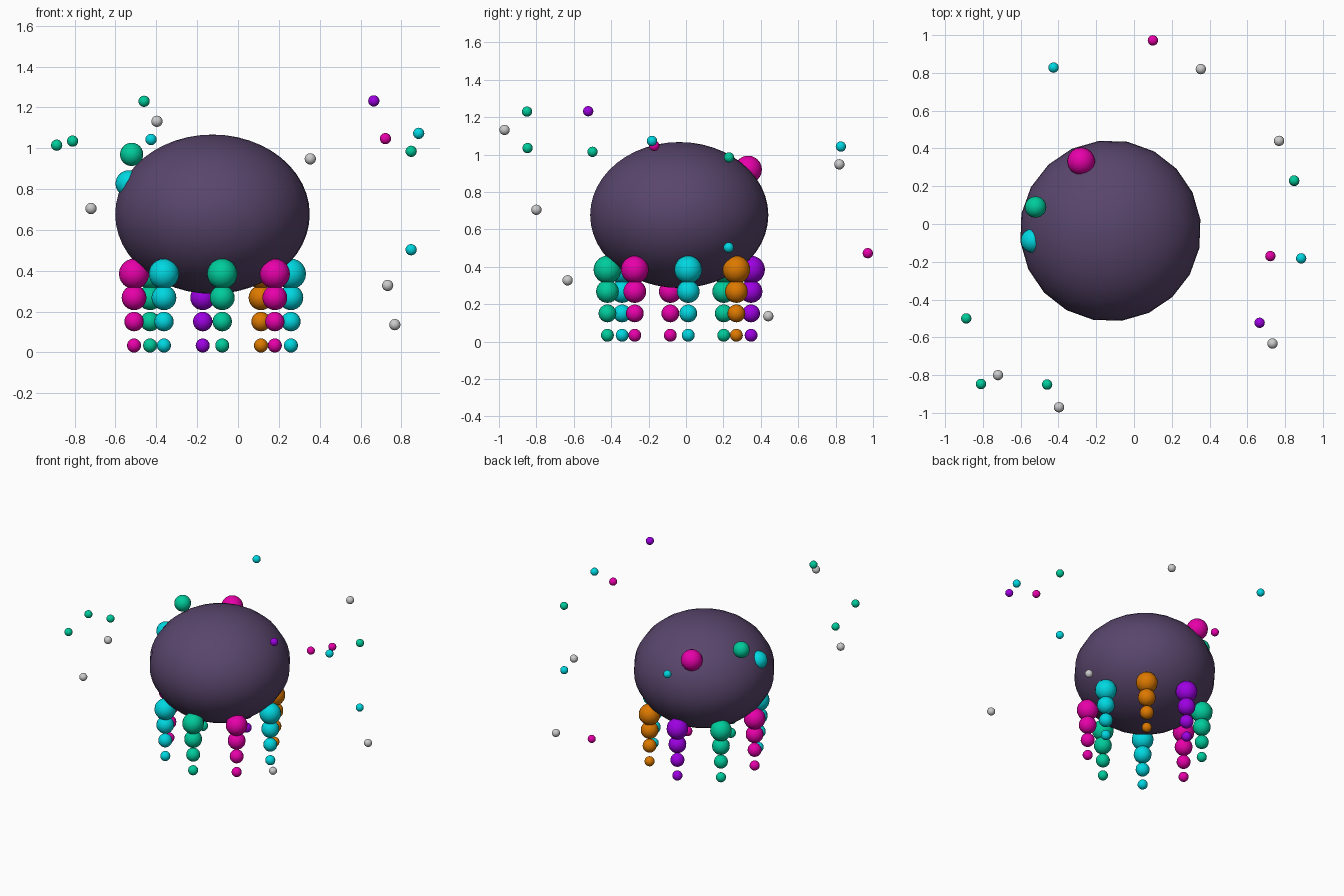
import bpy
from math import sin, cos, radians

if "Cube" in bpy.data.objects:
    bpy.data.objects.remove(bpy.data.objects["Cube"])

COLOURS = {
    "body": (0.10, 0.06, 0.15),
    "magenta": (0.80, 0.0, 0.40),
    "green": (0.0, 0.60, 0.33),
    "cyan": (0.0, 0.68, 0.75),
    "purple": (0.34, 0.0, 0.76),
    "orange": (0.72, 0.19, 0.0),
}
MATS = {}
for key, rgb in COLOURS.items():
    MATS[key] = bpy.data.materials.new(key)
    MATS[key].diffuse_color = (*rgb, 1)


def ball(name, loc, r, colour=None, scale=(1, 1, 1), turn=0, segs=16, rings=12):
    bpy.ops.mesh.primitive_uv_sphere_add(segments=segs, ring_count=rings, radius=r,
                                         location=loc, rotation=(0, 0, turn))
    ob = bpy.context.object
    ob.name = name
    ob.scale = scale
    bpy.ops.object.shade_smooth()
    if colour:
        ob.data.materials.append(MATS[colour])
    return ob


CX, CY = -0.125, -0.036   # creature axis
TURN = radians(7.1)       # whole creature is turned slightly

# squashed round body
ball("body", (CX, CY, 0.677), 0.48, "body", (1, 1, 0.39 / 0.48), TURN, 20, 24)

# eight hanging tentacles, each a chain of shrinking beads
ring = ["cyan", "orange", "purple", "green", "magenta", "cyan", "green", "magenta"]
for i, colour in enumerate(ring):
    a = TURN + radians(45 * i)
    for j in range(4):
        ball(f"tentacle_{i + 1}_bead_{j + 1}",
             (CX + 0.387 * cos(a), CY + 0.387 * sin(a), 0.385 - 0.117 * j),
             0.074 - 0.0132 * j, colour)

# bumps on the body
ball("bump_large", (-0.28, 0.332, 0.92), 0.074, "magenta")
ball("bump_small", (-0.521, 0.09, 0.97), 0.057, "green")
ball("bump_side", (-0.535, -0.088, 0.827), 0.065, "cyan")

# floating specks around the body
specks = [
    ("green", -0.46, -0.85, 1.23), (None, -0.397, -0.97, 1.132),
    ("cyan", -0.426, 0.828, 1.043), ("green", -0.81, -0.847, 1.035),
    ("green", -0.888, -0.50, 1.015), (None, -0.72, -0.80, 0.705),
    ("purple", 0.665, -0.523, 1.232), ("magenta", 0.722, -0.17, 1.047),
    ("cyan", 0.885, -0.182, 1.073), ("green", 0.848, 0.23, 0.985),
    (None, 0.354, 0.82, 0.948), ("cyan", 0.848, 0.228, 0.503),
    (None, 0.733, -0.633, 0.328), (None, 0.768, 0.44, 0.136),
    ("magenta", 0.10, 0.972, 0.473),
]
for i, (colour, *loc) in enumerate(specks):
    ball(f"speck_{i + 1}", loc, 0.0275, colour)

for m in bpy.data.materials:
    if m.users and not m.is_grease_pencil:
        m.use_nodes = True
        m.node_tree.nodes["Principled BSDF"].inputs["Base Color"].default_value = m.diffuse_color
